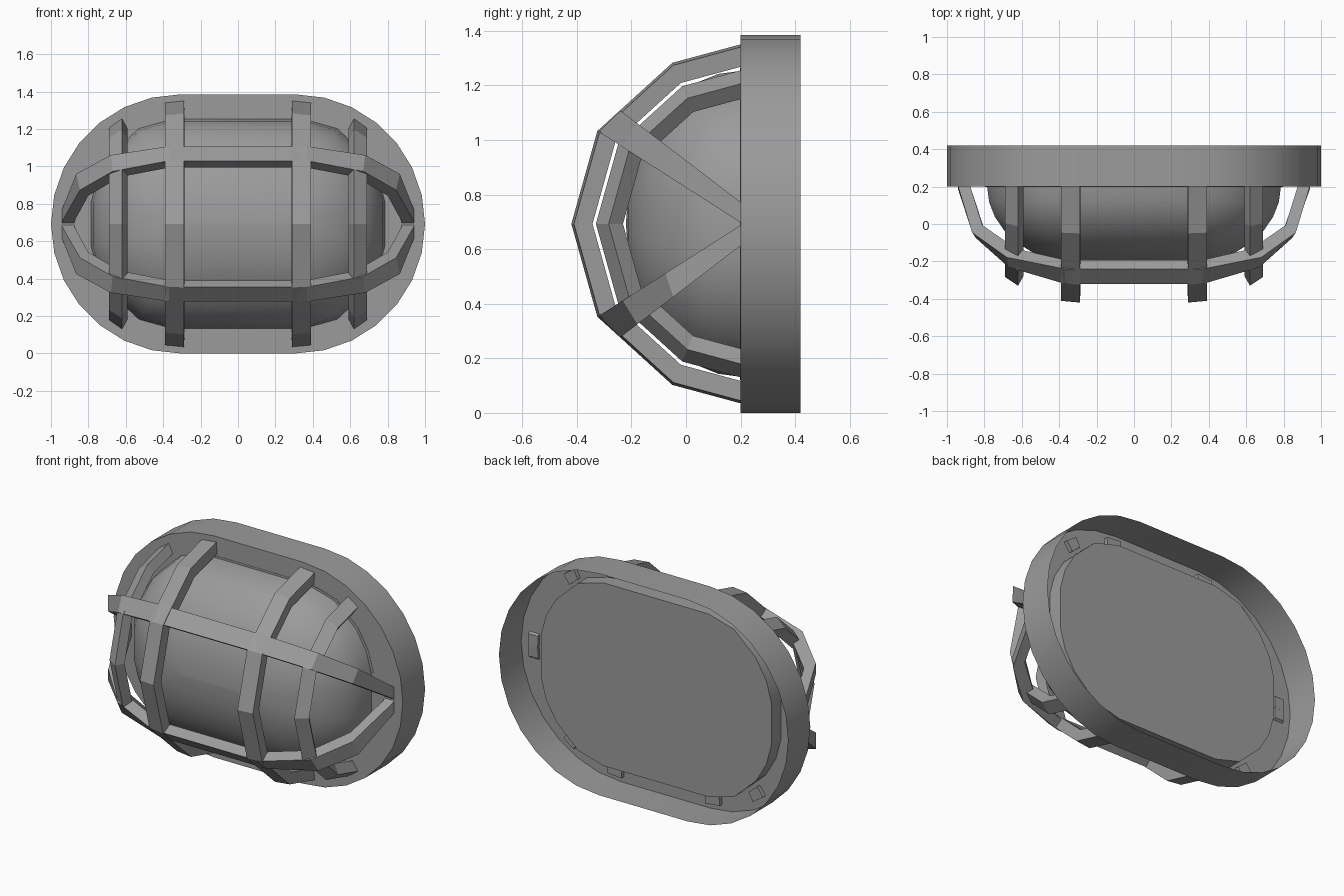
import bpy, bmesh
from math import sin, cos, pi

if "Cube" in bpy.data.objects:
    bpy.data.objects.remove(bpy.data.objects["Cube"])

ZC = 0.6925      # height of the lamp's long axis
PLATE = 0.20     # y of the mounting plate

grey = bpy.data.materials.new("dark_grey")
grey.diffuse_color = (0.33, 0.33, 0.33, 1)
grey.use_nodes = True
grey.node_tree.nodes["Principled BSDF"].inputs["Base Color"].default_value = grey.diffuse_color


def loft(name, rings, cap_end=True, smooth=False):
    bm = bmesh.new()
    vs = [[bm.verts.new(p) for p in r] for r in rings]
    n = len(rings[0])
    for a, b in zip(vs, vs[1:]):
        for i in range(n):
            j = (i + 1) % n
            bm.faces.new((a[i], a[j], b[j], b[i]))
    bm.faces.new(vs[0])
    if cap_end:
        bm.faces.new(vs[-1])
    bmesh.ops.remove_doubles(bm, verts=bm.verts, dist=1e-4)
    bmesh.ops.recalc_face_normals(bm, faces=bm.faces)
    me = bpy.data.meshes.new(name)
    bm.to_mesh(me)
    bm.free()
    me.materials.append(grey)
    ob = bpy.data.objects.new(name, me)
    bpy.context.collection.objects.link(ob)
    if smooth:
        bpy.ops.object.select_all(action='DESELECT')
        ob.select_set(True)
        bpy.context.view_layer.objects.active = ob
        bpy.ops.object.shade_smooth_by_angle(angle=0.6)
    return ob


# Housing: thin rim with a front plate, open at the back
def stadium(half, r, y, seg=14):
    pts = []
    for side in (1, -1):
        for i in range(seg + 1):
            a = -pi / 2 + pi * i / seg
            pts.append((side * (half + r * cos(a)), y, ZC + side * r * sin(a)))
    return pts


loft("housing", [stadium(0.3075, 0.6925, PLATE), stadium(0.3075, 0.6925, 0.42)],
     cap_end=False, smooth=True)

# Glass dome: faceted rounded outline shrinking to a ridge, flat back inside the housing
corner = [(0.10, 0.56), (0.28, 0.51), (0.43, 0.37), (0.50, 0.25), (0.535, 0.12)]


def dome_ring(y, s, grow=0.0):
    q = [(0.25 + x * s + grow, z * s + grow) for x, z in corner]
    loop = q + [(x, -z) for x, z in reversed(q)]
    loop += [(-x, -z) for x, z in q] + [(-x, z) for x, z in reversed(q)]
    return [(x, y, ZC + z) for x, z in loop]


rings = [dome_ring(0.295, 1), dome_ring(0.295, 1, 0.012), dome_ring(0.198, 1, 0.012),
         dome_ring(0.198, 1)]
for k in range(1, 8):
    t = pi / 2 * k / 8
    rings.append(dome_ring(PLATE - 0.42 * sin(t), cos(t)))
rings.append(dome_ring(PLATE - 0.42, 0.005))
loft("glass_dome", rings, smooth=True)

# Vertical cage hoops: one faceted arch, scaled for each corner of the section
half_arch = [(0.0, 0.6575), (-0.25, 0.59), (-0.525, 0.34)]
arch = half_arch + [(-0.62, 0.0)] + [(y, -z) for y, z in reversed(half_arch)]


def hoop(name, section):
    rings = [[(x, PLATE + y * s, ZC + z * s) for x, s in section] for y, z in arch]
    first = [(x, 0.225, z) for x, y, z in rings[0]]
    last = [(x, 0.225, z) for x, y, z in rings[-1]]
    loft(name, [first] + rings + [last])


for side, label in ((-1, "left"), (1, "right")):
    hoop(label + "_inner_hoop",
         [(side * x, s) for x, s in ((0.29, 1.0), (0.39, 0.985), (0.385, 0.875), (0.285, 0.89))])
    hoop(label + "_outer_hoop",
         [(side * x, s) for x, s in ((0.62, 0.855), (0.69, 0.78), (0.65, 0.695), (0.59, 0.77))])


# Horizontal cage bars: tilted tapering arches; each section corner follows a straight
# line in side view, given as (x, reach) for the front and back edges
front_out = [(0.94, -0.03), (0.94, 0.03), (0.845, 0.53), (0.67, 0.83), (0.37, 1.0)]
back_out = [(0.94, -0.03), (0.94, 0.0), (0.865, 0.56), (0.68, 0.86), (0.37, 1.0)]
front_in = [(0.875, -0.03), (0.875, 0.03), (0.80, 0.44), (0.63, 0.74), (0.36, 0.895)]
back_in = [(0.875, -0.03), (0.875, 0.0), (0.81, 0.47), (0.63, 0.755), (0.36, 0.895)]


def front_edge(x, r, up):
    return x, PLATE - 0.52 * r, ZC + up * (0.005 + 0.3325 * r)


def back_edge(x, r, up):
    return x, PLATE - 0.44 * r, ZC + up * (0.08 + 0.335 * r)


for up, label in ((1, "upper"), (-1, "lower")):
    half = [[back_edge(*bo, up), front_edge(*fo, up), front_edge(*fi, up), back_edge(*bi, up)]
            for fo, bo, fi, bi in zip(front_out, back_out, front_in, back_in)]
    other = [[(-x, y, z) for x, y, z in ring] for ring in reversed(half)]
    loft(label + "_cage_bar", half + other)
